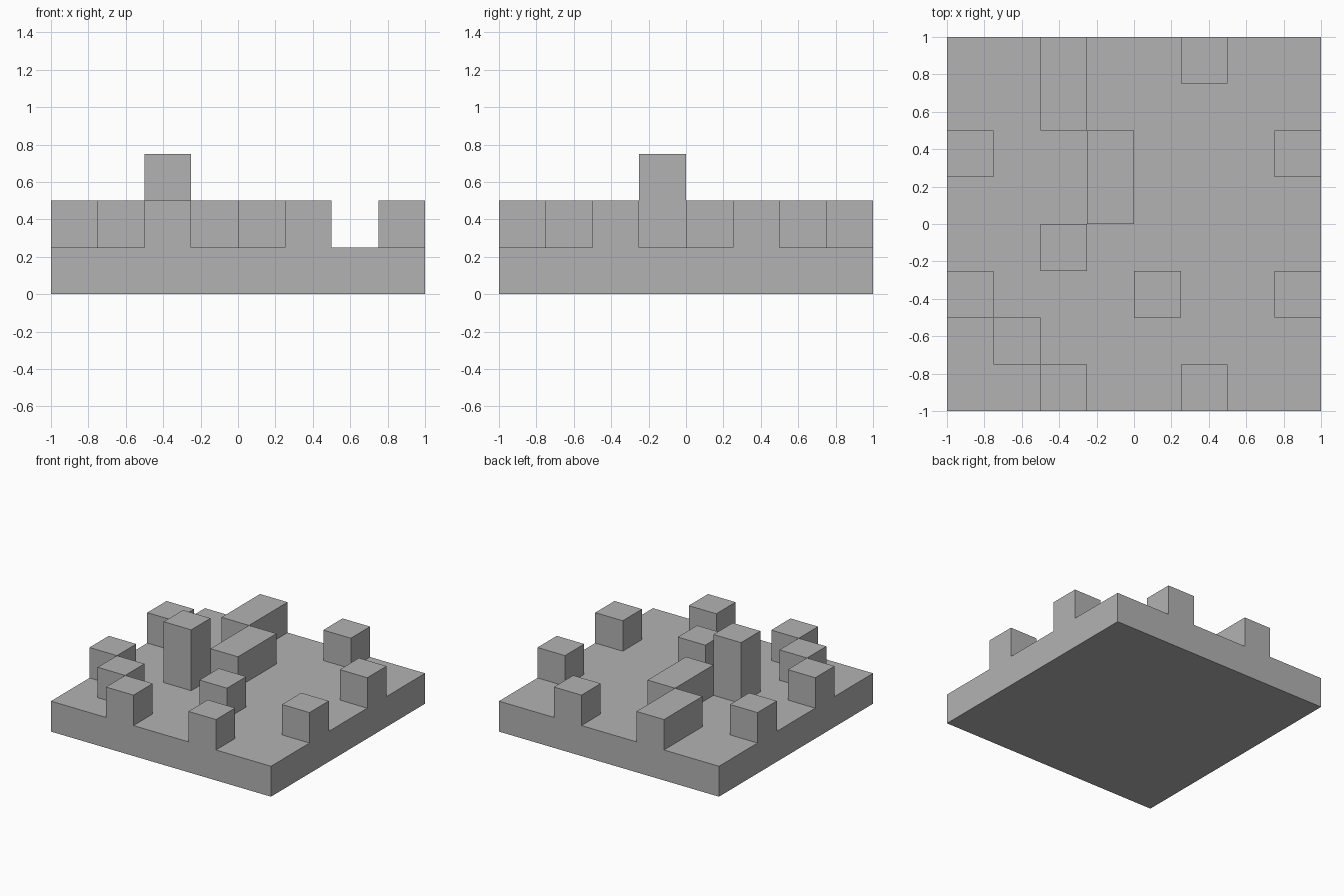
import bpy
import bmesh
from mathutils import Vector

default = bpy.data.objects.get("Cube")
if default:
    bpy.data.objects.remove(default, do_unlink=True)

CELL = 0.25   # board is 8 x 8 cells
HALF = 4      # cells from the centre to an edge

# Blocks: left column, front row, cells deep, cells high
BLOCKS = [
    (0, 5, 1, 1), (7, 5, 1, 1),                              # back pair on the sides
    (0, 2, 1, 1), (7, 2, 1, 1),                              # front pair on the sides
    (5, 0, 1, 1), (5, 7, 1, 1),                              # front and back edge
    (1, 1, 1, 1), (2, 0, 1, 1),                              # diagonal steps at the corner
    (4, 2, 1, 1),                                            # single block near the middle
    (2, 3, 1, 2),                                            # tall tower
    (3, 4, 2, 1), (2, 6, 2, 1),                              # long blocks
]


def make_material(name, value):
    mat = bpy.data.materials.new(name)
    mat.use_nodes = True
    colour = (value, value, value, 1)
    mat.diffuse_color = colour
    mat.node_tree.nodes["Principled BSDF"].inputs["Base Color"].default_value = colour
    return mat


def raise_block(bm, col, row, depth, height):
    """Extrude a run of cells on the board's top face."""
    def inside(face):
        c = face.calc_center_median()
        return (face.normal.z > 0.9 and abs(c.z - CELL) < 0.01
                and int(c.x / CELL + HALF) == col
                and row <= int(c.y / CELL + HALF) < row + depth)

    cells = [f for f in bm.faces if inside(f)]
    new = bmesh.ops.extrude_face_region(bm, geom=cells)["geom"]
    verts = [v for v in new if isinstance(v, bmesh.types.BMVert)]
    bmesh.ops.translate(bm, verts=verts, vec=(0, 0, height * CELL))
    leftover = [f for f in cells if f.is_valid]
    if leftover:
        bmesh.ops.delete(bm, geom=leftover, context="FACES")
    bm.normal_update()


# Board slab
bm = bmesh.new()
bmesh.ops.create_cube(bm, size=1)
bmesh.ops.scale(bm, vec=(2, 2, CELL), verts=bm.verts)
bmesh.ops.translate(bm, vec=(0, 0, CELL / 2), verts=bm.verts)

# Cut the slab into square cells
for axis in (Vector((1, 0, 0)), Vector((0, 1, 0))):
    for i in range(1 - HALF, HALF):
        bmesh.ops.bisect_plane(bm, geom=bm.verts[:] + bm.edges[:] + bm.faces[:],
                               plane_co=axis * i * CELL, plane_no=axis)
bm.normal_update()

# Raised blocks
for block in BLOCKS:
    raise_block(bm, *block)
bmesh.ops.recalc_face_normals(bm, faces=bm.faces)

mesh = bpy.data.meshes.new("block_board")
bm.to_mesh(mesh)
bm.free()
mesh.materials.append(make_material("plain_grey", 0.45))
board = bpy.data.objects.new("block_board", mesh)
bpy.context.collection.objects.link(board)
